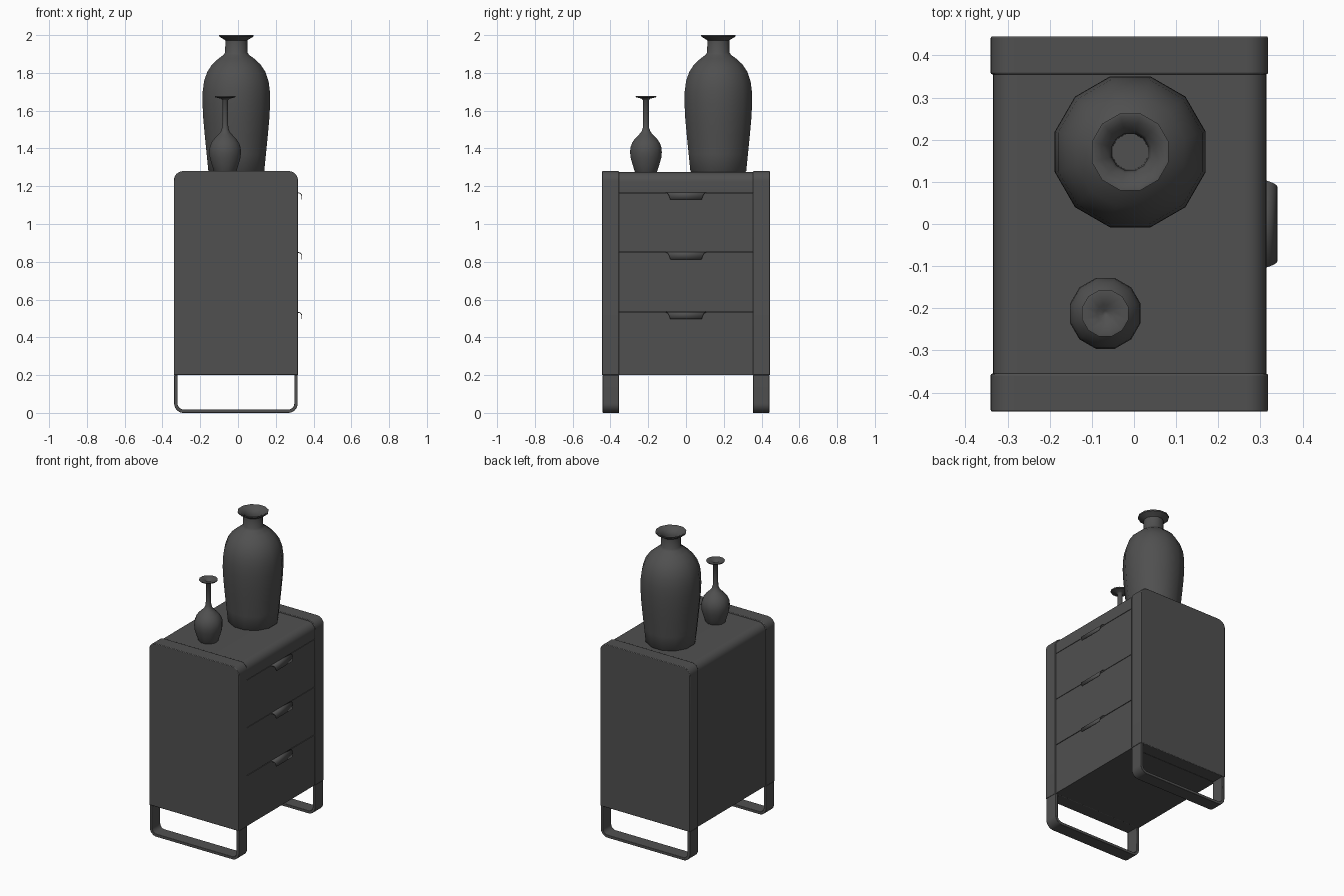
import bpy, bmesh, math

if "Cube" in bpy.data.objects:
    bpy.data.objects.remove(bpy.data.objects["Cube"])

# Dark charcoal finish shared by every part
dark = bpy.data.materials.new("charcoal")
dark.diffuse_color = (0.08, 0.08, 0.08, 1)
dark.use_nodes = True
dark.node_tree.nodes["Principled BSDF"].inputs["Base Color"].default_value = dark.diffuse_color


def finish(name, bm, bevel=0.0, solid=0.0, angle=35):
    bmesh.ops.recalc_face_normals(bm, faces=bm.faces)
    me = bpy.data.meshes.new(name)
    bm.to_mesh(me)
    bm.free()
    me.materials.append(dark)
    ob = bpy.data.objects.new(name, me)
    bpy.context.collection.objects.link(ob)
    if solid:
        m = ob.modifiers.new("thickness", 'SOLIDIFY')
        m.thickness = solid
        m.offset = 0
    if bevel:
        m = ob.modifiers.new("bevel", 'BEVEL')
        m.width = bevel
        m.segments = 2
        m.limit_method = 'ANGLE'
        m.angle_limit = math.radians(40)
    bpy.ops.object.select_all(action='DESELECT')
    ob.select_set(True)
    bpy.context.view_layer.objects.active = ob
    bpy.ops.object.shade_smooth_by_angle(angle=math.radians(angle))
    return ob


def arc(cx, cz, r, a0, a1, n=8):
    return [(cx + r * math.cos(math.radians(a0 + (a1 - a0) * i / n)),
             cz + r * math.sin(math.radians(a0 + (a1 - a0) * i / n))) for i in range(n + 1)]


def extrude_y(name, pts, y0, y1, bevel=0.0):
    bm = bmesh.new()
    f = bm.faces.new([bm.verts.new((x, y0, z)) for x, z in pts])
    r = bmesh.ops.extrude_face_region(bm, geom=[f])
    vs = [v for v in r['geom'] if isinstance(v, bmesh.types.BMVert)]
    bmesh.ops.translate(bm, verts=vs, vec=(0, y1 - y0, 0))
    return finish(name, bm, bevel)


def lathe(name, prof, cx, cy, n=12):
    # radii are measured across the flats of the polygon
    bm = bmesh.new()
    k = 1 / math.cos(math.pi / n)
    rings = []
    for r, z in prof:
        rings.append([bm.verts.new((cx + r * k * math.cos(2 * math.pi * (i + .5) / n),
                                    cy + r * k * math.sin(2 * math.pi * (i + .5) / n), z))
                      for i in range(n)])
    for a, b in zip(rings, rings[1:]):
        for i in range(n):
            j = (i + 1) % n
            bm.faces.new((a[i], a[j], b[j], b[i]))
    bm.faces.new(rings[0][::-1])
    bm.faces.new(rings[-1])
    return finish(name, bm, angle=50)


X0, X1, TOP, LEG, R = -0.340, 0.318, 1.28, 0.2, 0.05

# Side panels and the open runner legs below them
panel = ([(X0, LEG), (X1, LEG)] + arc(X1 - R, TOP - R, R, 0, 90)
         + arc(X0 + R, TOP - R, R, 90, 180))
t, lx0, lx1 = 0.018, X0 + 0.002, X1 - 0.002
leg = ([(lx0, LEG)] + arc(lx0 + R, R, R, 180, 270) + arc(lx1 - R, R, R, 270, 360)
       + [(lx1, LEG), (lx1 - t, LEG)] + arc(lx1 - R, R, R - t, 360, 270)
       + arc(lx0 + R, R, R - t, 270, 180) + [(lx0 + t, LEG)])
for s, side in ((-1, "left"), (1, "right")):
    extrude_y("side_panel_" + side, panel, s * 0.355, s * 0.445, 0.004)
    extrude_y("runner_leg_" + side, leg, s * 0.355, s * 0.441, 0.002)

# Cabinet body, recessed behind the drawer fronts
bx0, bx1, bt, face_top = -0.334, 0.314, 1.274, 1.168
body = ([(bx0, LEG), (0.29, LEG), (0.29, face_top), (bx1, face_top)]
        + arc(bx1 - R, bt - R, R, 0, 90) + arc(bx0 + R, bt - R, R, 90, 180))
extrude_y("cabinet_body", body, -0.356, 0.356)

# Drawers with curved tapered pulls
for i, (zt, zb) in enumerate(((1.165, 0.852), (0.849, 0.536), (0.532, LEG))):
    extrude_y(f"drawer_front_{i + 1}",
              [(0.285, zb), (bx1, zb), (bx1, zt), (0.285, zt)], -0.354, 0.354)
    bm = bmesh.new()
    prev = None
    lip = [(0.308, zt)] + arc(0.319, zt - 0.019, 0.019, 90, 0, 6) + [(0.338, zt - 0.036)]
    for x, z in lip:
        w = 0.105 - 0.022 * (zt - z + x - 0.308) / 0.066
        row = [bm.verts.new((x, -w, z)), bm.verts.new((x, w, z))]
        if prev:
            bm.faces.new((prev[0], prev[1], row[1], row[0]))
        prev = row
    finish(f"drawer_pull_{i + 1}", bm, solid=0.004)

# Large vase with flared lip and hollow neck
lathe("large_vase", [
    (0.140, 1.272), (0.148, 1.28), (0.157, 1.37), (0.167, 1.47), (0.175, 1.56), (0.179, 1.64),
    (0.178, 1.70), (0.171, 1.755), (0.154, 1.805), (0.128, 1.845), (0.095, 1.875), (0.068, 1.895),
    (0.059, 1.908), (0.058, 1.972), (0.070, 1.980), (0.090, 1.992), (0.091, 2.0),
    (0.083, 2.0), (0.068, 1.988), (0.050, 1.975), (0.044, 1.95), (0.042, 1.85)], -0.009, 0.171)

# Small bottle vase with slim neck
lathe("small_vase", [
    (0.055, 1.272), (0.060, 1.28), (0.071, 1.315), (0.081, 1.35), (0.084, 1.38), (0.082, 1.405),
    (0.073, 1.43), (0.058, 1.452), (0.038, 1.472), (0.024, 1.488), (0.017, 1.508), (0.015, 1.54),
    (0.015, 1.655), (0.022, 1.663), (0.053, 1.671), (0.055, 1.677), (0.050, 1.678),
    (0.020, 1.671), (0.006, 1.655)], -0.068, -0.212)
